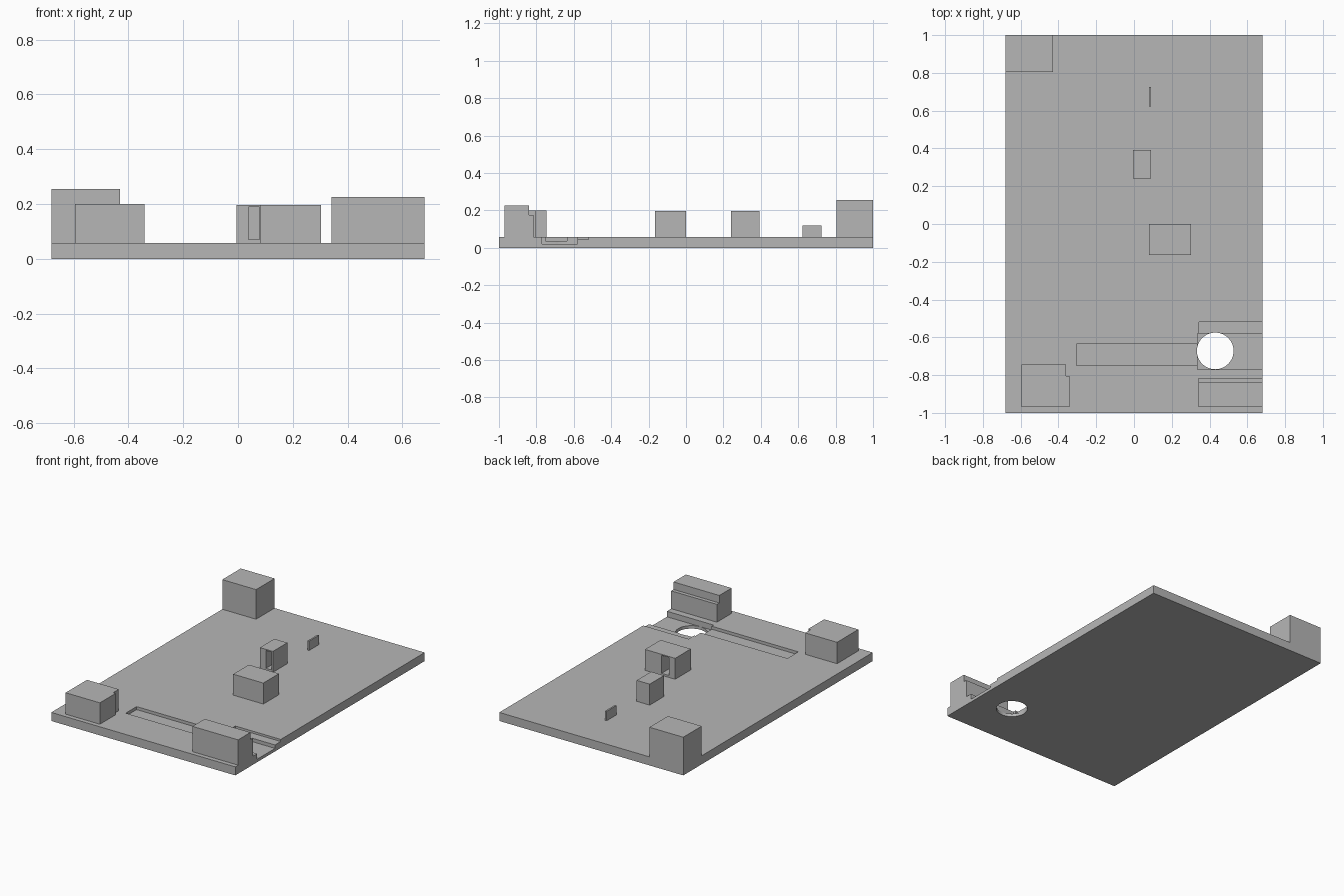
import bpy
import math

default = bpy.data.objects.get("Cube")
if default:
    bpy.data.objects.remove(default, do_unlink=True)

grey = bpy.data.materials.new("plain grey")
grey.use_nodes = True
grey.diffuse_color = (0.47, 0.47, 0.47, 1)
grey.node_tree.nodes["Principled BSDF"].inputs["Base Color"].default_value = (0.47, 0.47, 0.47, 1)

TOP = 0.057      # top of the base plate
HOLE_R = 0.038   # bolt holes
NUT_R = 0.069    # hexagonal nut pockets, corner radius


def box(name, x, y, z):
    """Box from (min, max) ranges."""
    bpy.ops.mesh.primitive_cube_add(size=1)
    ob = bpy.context.object
    ob.name = name
    for v in ob.data.vertices:
        v.co = [r[0] + (c + 0.5) * (r[1] - r[0]) for c, r in zip(v.co, (x, y, z))]
    ob.data.materials.append(grey)
    return ob


def prism_x(x, y, z, radius, sides):
    """Prism along x with corners pointing along y."""
    bpy.ops.mesh.primitive_cylinder_add(vertices=sides, radius=radius, depth=x[1] - x[0])
    ob = bpy.context.object
    for v in ob.data.vertices:
        a, b, c = v.co
        v.co = ((x[0] + x[1]) / 2 + c, y + b, z + a)
    ob.data.materials.append(grey)
    return ob


def boolean(target, other, operation="DIFFERENCE"):
    mod = target.modifiers.new("cut", "BOOLEAN")
    mod.operation = operation
    mod.solver = "EXACT"
    mod.object = other
    bpy.context.view_layer.objects.active = target
    bpy.ops.object.modifier_apply(modifier=mod.name)
    bpy.data.objects.remove(other, do_unlink=True)


def bolt_hole(ob, y, z):
    boolean(ob, prism_x((-1, 1), y, z, HOLE_R, 48))


def nut_pocket(ob, x, y, z):
    boolean(ob, prism_x(x, y, z, NUT_R, 6))


def nut_slot(ob, x, y, z, toward):
    """Hexagonal pocket that opens sideways so a nut can slide in."""
    nut_pocket(ob, x, y, z)
    half = NUT_R * math.cos(math.pi / 6)
    boolean(ob, box("slot", x, sorted((y, y + toward * 0.2)), (z - half, z + half)))


# Base plate with stepped recess, long groove and round opening
plate = box("base_plate", (-0.68, 0.68), (-1, 1), (0, TOP))
boolean(plate, box("recess", (0.335, 0.8), (-0.77, -0.58), (0.02, 0.2)))
boolean(plate, box("step", (0.345, 0.8), (-0.6, -0.52), (0.043, 0.2)))
boolean(plate, box("groove", (-0.305, 0.4), (-0.75, -0.635), (0.037, 0.2)))
bpy.ops.mesh.primitive_cylinder_add(vertices=64, radius=0.097, depth=1, location=(0.43, -0.672, 0))
opening = bpy.context.object
opening.data.materials.append(grey)
boolean(plate, opening)

# Tall corner mount at the back
back_mount = box("back_corner_mount", (-0.68, -0.43), (0.805, 1), (TOP, 0.255))
bolt_hole(back_mount, 0.9, 0.16)
nut_pocket(back_mount, (-0.8, -0.62), 0.9, 0.16)

# Front mount with a notched corner
front_mount = box("front_notched_mount", (-0.595, -0.342), (-0.97, -0.745), (TOP, 0.2))
boolean(front_mount, box("notch", (-0.36, -0.3), (-0.805, -0.7), (0, 0.3)))
bolt_hole(front_mount, -0.86, 0.13)
nut_pocket(front_mount, (-0.7, -0.535), -0.86, 0.13)

# Front mount with a stepped back
step_mount = box("front_stepped_mount", (0.342, 0.68), (-0.97, -0.815), (TOP, 0.226))
boolean(step_mount, box("ledge", (0.2, 0.8), (-0.84, -0.7), (0.176, 0.3)))
bolt_hole(step_mount, -0.895, 0.13)
nut_pocket(step_mount, (0.2, 0.4), -0.895, 0.13)

# Two middle mounts with sideways nut slots
wide_mount = box("middle_wide_mount", (0.08, 0.303), (-0.165, 0), (TOP, 0.197))
bolt_hole(wide_mount, -0.085, 0.13)
nut_slot(wide_mount, (0.125, 0.18), -0.085, 0.13, 1)

narrow_mount = box("middle_narrow_mount", (-0.006, 0.09), (0.24, 0.392), (TOP, 0.197))
bolt_hole(narrow_mount, 0.315, 0.13)
nut_slot(narrow_mount, (0.038, 0.078), 0.315, 0.13, -1)

# Thin upright stop
stop = box("upright_stop", (0.079, 0.09), (0.622, 0.725), (TOP, 0.12))

# Smooth round holes, crisp edges
for ob in (plate, back_mount, front_mount, step_mount, wide_mount, narrow_mount, stop):
    bpy.ops.object.select_all(action="DESELECT")
    ob.select_set(True)
    bpy.context.view_layer.objects.active = ob
    bpy.ops.object.shade_smooth_by_angle(angle=math.radians(30))
